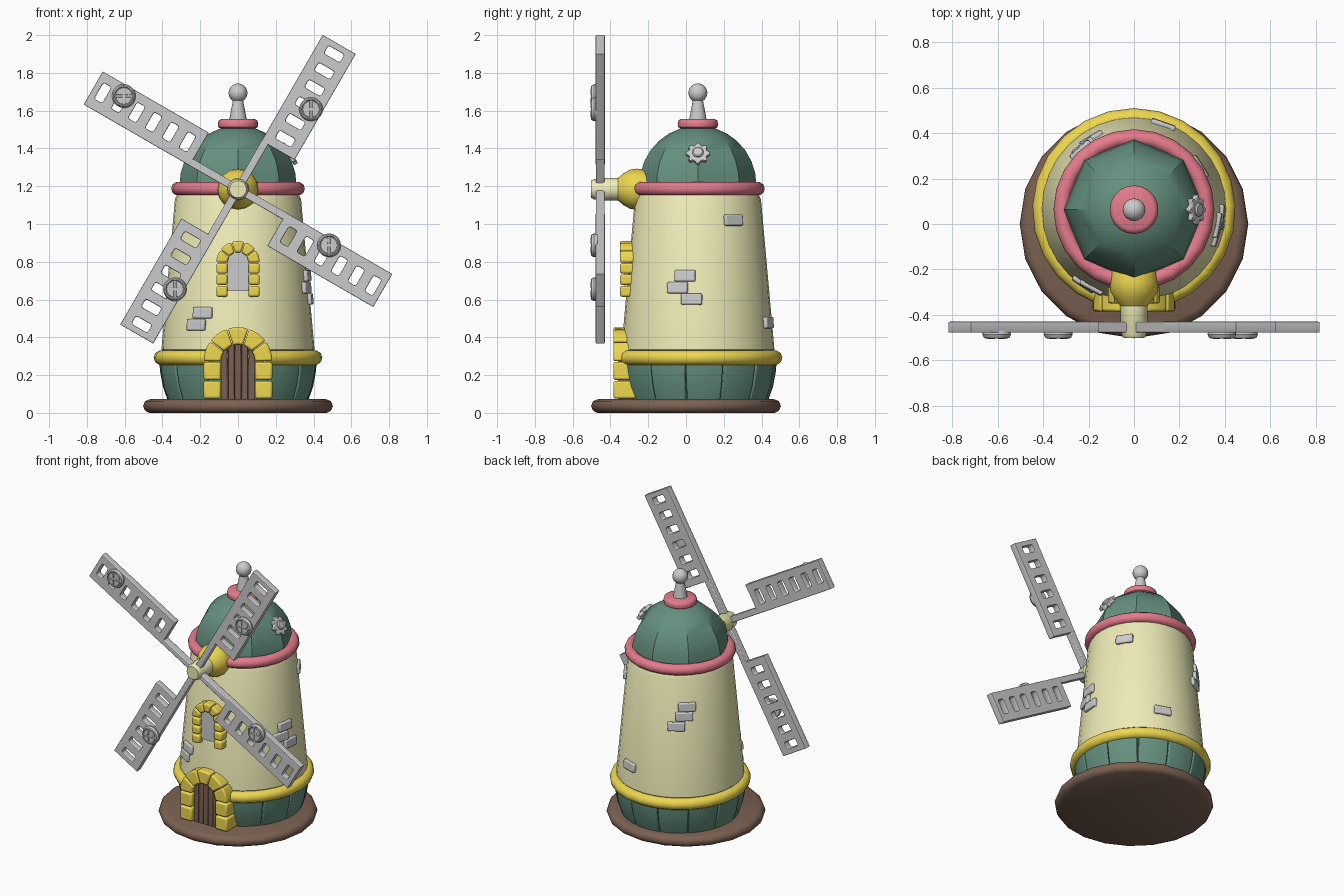
import bpy, bmesh
from math import sin, cos, pi, radians, sqrt
from mathutils import Matrix, Vector

if "Cube" in bpy.data.objects:
    bpy.data.objects.remove(bpy.data.objects["Cube"])

T = Matrix.Translation
def R(deg, axis): return Matrix.Rotation(radians(deg), 4, axis)
CY = 0.063                      # tower axis sits slightly behind the base centre
HUB = 1.184
TOWER = T((0, CY, 0))
COLORS = dict(cream=(.86, .84, .47), green=(.13, .28, .21), yellow=(.85, .68, .08),
              pink=(.78, .20, .26), brown=(.20, .12, .085))
mats = {}
for k, c in COLORS.items():
    mats[k] = bpy.data.materials.new(k)
    mats[k].diffuse_color = (*c, 1)

def finish(name, me, col, bevel=0, angle=35):
    ob = bpy.data.objects.new(name, me)
    bpy.context.collection.objects.link(ob)
    if col:
        me.materials.clear()
        me.materials.append(mats[col])
    bpy.ops.object.select_all(action='DESELECT')
    ob.select_set(True)
    bpy.context.view_layer.objects.active = ob
    bpy.ops.object.shade_smooth_by_angle(angle=radians(angle))
    if bevel:
        b = ob.modifiers.new("bevel", 'BEVEL')
        b.width, b.segments, b.limit_method = bevel, 2, 'ANGLE'
    return ob

def from_bm(name, bm, col, M, bevel=0, angle=35):
    bmesh.ops.recalc_face_normals(bm, faces=bm.faces)
    bm.transform(M)
    me = bpy.data.meshes.new(name)
    bm.to_mesh(me)
    bm.free()
    return finish(name, me, col, bevel, angle)

# revolve a (radius, height) profile; loop=True closes the profile into a ring
def lathe(name, prof, n, col=None, M=TOWER, a0=0, a1=360, loop=False, bevel=0, angle=35):
    bm = bmesh.new()
    full = a1 - a0 == 360
    cols = [[bm.verts.new((r * cos(a), r * sin(a), z)) for r, z in prof]
            for a in (radians(a0 + (a1 - a0) * i / n) for i in range(n if full else n + 1))]
    m = len(prof)
    for i in range(n):
        p, q = cols[i], cols[(i + 1) % len(cols)]
        for j in range(m if loop else m - 1):
            k = (j + 1) % m
            bm.faces.new((p[j], q[j], q[k], p[k]))
    if not full:
        bm.faces.new(cols[0])
        bm.faces.new(cols[-1])
    elif not loop:
        bm.faces.new([c[0] for c in cols])
        bm.faces.new([c[-1] for c in cols])
    return from_bm(name, bm, col, M, bevel, angle)

# extrude a flat outline by d along local z
def prism(name, pts, d, M, col=None, bevel=0.008, angle=35):
    bm = bmesh.new()
    f = bm.faces.new([bm.verts.new((x, y, 0)) for x, y in pts])
    ext = bmesh.ops.extrude_face_region(bm, geom=[f])['geom']
    bmesh.ops.translate(bm, vec=(0, 0, d), verts=[v for v in ext if isinstance(v, bmesh.types.BMVert)])
    return from_bm(name, bm, col, M, bevel, angle)

def rect(x0, y0, x1, y1): return [(x0, y0), (x1, y0), (x1, y1), (x0, y1)]
def oval(r, z, rr, rz, n=10):
    return [(r + rr * cos(2 * pi * i / n), z + rz * sin(2 * pi * i / n)) for i in range(n)]

# base, body, rings
lathe("base", [(.47, 0), (.492, .012), (.503, .036), (.492, .062), (.465, .073)], 20, 'brown', Matrix(), angle=50)
lathe("foundation", [(.355, .06), (.40, .29)], 32, 'green')
lathe("tower_body", [(.385, .31), (.405, .335), (.403, .36), (.334, 1.13), (.32, 1.16)], 32, 'cream')
lathe("lower_ring", oval(.405, .292, .042, .04), 22, 'yellow', a0=-70, a1=250, loop=True, angle=50)
lathe("eave_ring", oval(.318, 1.187, .036, .036), 24, 'pink', loop=True, angle=50)

# curved foundation panels, leaving the doorway free
step = 312 / 11
for i in range(11):
    s = -90 + 24 + i * step
    lathe("foundation_panel", [(.34, .065), (.372, .065), (.398, .14), (.413, .22), (.417, .275), (.35, .275)],
          4, 'green', a0=s + .4, a1=s + step - .4, loop=True, bevel=.008)

# dome roof, collar and finial
lathe("dome", [(.31 * cos(radians(a)), 1.205 + .315 * sin(radians(a))) for a in range(0, 86, 12)], 8, 'green', angle=30)
lathe("roof_collar", [(.09, 1.505), (.104, 1.513), (.107, 1.532), (.102, 1.549), (.088, 1.556)], 20, 'pink', angle=50)
lathe("finial_stem", [(.046, 1.55), (.043, 1.57), (.026, 1.66)], 16)
lathe("finial_ball", [(max(.05 * cos(radians(a)), .001), 1.694 + .05 * sin(radians(a))) for a in range(-90, 91, 15)], 16)

# flower-shaped boss on the dome
M = TOWER @ R(90, 'Z') @ T((0, -.262, 1.365)) @ R(57, 'X')
prism("roof_boss", [((.057 + .009 * cos(8 * a)) * cos(a), (.057 + .009 * cos(8 * a)) * sin(a))
                    for a in (2 * pi * i / 48 for i in range(48))], .024, M, bevel=.004)
lathe("roof_boss_centre", [(.03, .02), (.03, .03), (.024, .036)], 16, M=M)

# stone arches around door and window
def arch(name, ri, ro, zc, legs, n, yf, yb):
    M = T((0, yb, 0)) @ R(90, 'X')
    for z0, z1 in zip(legs, legs[1:]):
        for s in (-1, 1):
            prism(name + "_leg_stone", rect(s * ri, z0 + .002, s * ro, z1 - .002), yb - yf, M, 'yellow', .012)
    for i in range(n):
        a, b = pi * i / n + .015, pi * (i + 1) / n - .015
        ang = [a + (b - a) * k / 3 for k in range(4)]
        pts = [(ro * cos(t), zc + ro * sin(t)) for t in ang] + [(ri * cos(t), zc + ri * sin(t)) for t in ang[::-1]]
        prism(name + "_arch_stone", pts, yb - yf, M, 'yellow', .01)

arch("door", .09, .182, .272, [.073, .172, .272], 5, -.385, -.22)
arch("window", .055, .115, .795, [.612, .675, .735, .795], 5, -.35, -.24)

# door planks and window pane
for i in range(5):
    x0, x1 = -.092 + i * .0368 + .001, -.092 + (i + 1) * .0368 - .001
    top = [(x, .272 + sqrt(max(.094 ** 2 - x * x, 0))) for x in (x1, (x0 + x1) / 2, x0)]
    prism("door_plank", [(x0, .07), (x1, .07)] + top, .12, T((0, -.24, 0)) @ R(90, 'X'), 'brown', .005)
pane = [(-.058, .645), (.058, .645)] + [(.058 * cos(pi * i / 10), .795 + .058 * sin(pi * i / 10)) for i in range(11)]
prism("window_pane", pane, .085, T((0, -.24, 0)) @ R(90, 'X'), bevel=0)

# exposed bricks: azimuth, height
for az, z in [(-118.7, .527), (-124, .463), (-10.6, .723), (-16.6, .66), (-5, .6), (33, 1.018),
              (71, .475), (132, .94), (129, .877), (121, .81)]:
    r = .403 - .0896 * (z - .36)
    prism("brick", rect(-.056, -.03, .056, .03), .045,
          TOWER @ R(az + 90, 'Z') @ T((0, -r + .03, z)) @ R(85, 'X'), bevel=.008)

# hub and shaft, pointing forward
M = T((0, 0, HUB)) @ R(90, 'X')
lathe("hub", [(.09, .15), (.104, .22), (.109, .26), (.104, .295), (.085, .33), (.06, .36)], 16, 'yellow', M, angle=50)
lathe("shaft", [(.06, .34), (.06, .43), (.055, .44), (.055, .485), (.045, .502)], 16, 'cream', M)

# sails: ladder panel with rounded openings, cut from one flat curve
def rounded(x0, y0, x1, y1, r):
    out = []
    for cx, cy, a in ((x1 - r, y1 - r, 0), (x0 + r, y1 - r, 90), (x0 + r, y0 + r, 180), (x1 - r, y0 + r, 270)):
        out += [(cx + r * cos(radians(a + t)), cy + r * sin(radians(a + t))) for t in (0, 30, 60, 90)]
    return out

cu = bpy.data.curves.new("sail_outline", 'CURVE')
cu.dimensions, cu.fill_mode, cu.extrude, cu.bevel_depth, cu.bevel_resolution = '2D', 'BOTH', .019, .005, 1
outlines = [rect(.289, -.015, .927, .177)]
outlines += [rounded(.357 + .1035 * i - .029, .03, .357 + .1035 * i + .029, .137, .016) for i in range(6)]
for pts in outlines:
    sp = cu.splines.new('POLY')
    sp.points.add(len(pts) - 1)
    for p, (x, y) in zip(sp.points, pts):
        p.co = (x, y, 0, 1)
    sp.use_cyclic_u = True
helper = bpy.data.objects.new("sail_outline", cu)
bpy.context.collection.objects.link(helper)
bpy.context.view_layer.update()
sail_mesh = bpy.data.meshes.new_from_object(helper.evaluated_get(bpy.context.evaluated_depsgraph_get()))
bpy.data.objects.remove(helper)

for th, bu, bv in [(60, .56, .123), (150, .77, .125), (240, .625, .024), (330, .566, .016)]:
    c, s = cos(radians(th)), sin(radians(th))
    M = Matrix(((c, s, 0, 0), (0, 0, 1, -.454), (s, -c, 0, HUB), (0, 0, 0, 1)))
    me = sail_mesh.copy()
    me.transform(M)
    finish("sail_panel", me, None)
    prism("sail_arm", rect(.0, -.02, .31, .02), .046, M @ T((0, 0, -.023)), bevel=.005)
    # round bolt with a crossed face
    p = M @ Vector((bu, bv, -.015))
    B = T(p) @ R(90, 'X')
    lathe("bolt", [(.06, 0), (.063, .018), (.056, .032), (.05, .034), (.046, .029)], 20, M=B)
    for q in range(4):
        pts = [(.006, .006)] + [(.006 + .036 * cos(t), .006 + .036 * sin(t)) for t in (pi / 8 * k for k in range(5))]
        prism("bolt_quarter", pts, .012, B @ T((0, 0, .024)) @ R(90 * q, 'Z'), bevel=.002)

for m in bpy.data.materials:
    if m.users and not m.is_grease_pencil:
        m.use_nodes = True
        m.node_tree.nodes["Principled BSDF"].inputs["Base Color"].default_value = m.diffuse_color
